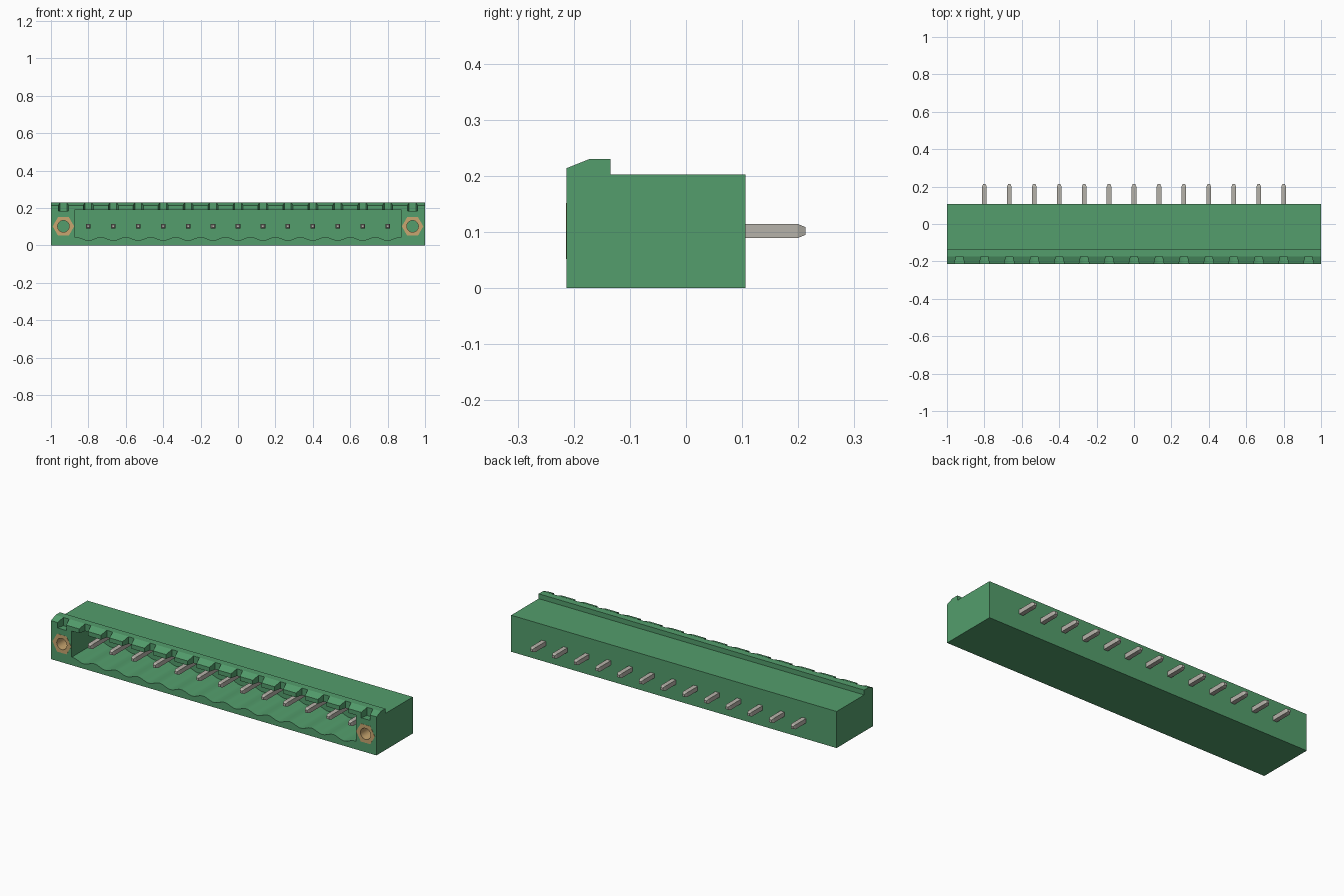
import bpy, bmesh, math

if "Cube" in bpy.data.objects:
    bpy.data.objects.remove(bpy.data.objects["Cube"])

PITCH = 2 / 15
Y_FRONT, Y_BACK, Z_AXIS = -0.213, 0.106, 0.102


def material(name, rgb):
    m = bpy.data.materials.new(name)
    m.diffuse_color = (*rgb, 1)
    m.use_nodes = True
    m.node_tree.nodes["Principled BSDF"].inputs["Base Color"].default_value = m.diffuse_color
    return m


green = material("green plastic", (0.087, 0.34, 0.15))
metal = material("tin metal", (0.47, 0.45, 0.40))
brass = material("brass", (0.58, 0.38, 0.16))


def make_object(name, bm, mat):
    bmesh.ops.recalc_face_normals(bm, faces=bm.faces)
    me = bpy.data.meshes.new(name)
    bm.to_mesh(me)
    bm.free()
    me.materials.append(mat)
    ob = bpy.data.objects.new(name, me)
    bpy.context.collection.objects.link(ob)
    return ob


def loft(bm, *rings):
    """Skin a closed solid through rings of equal point count."""
    rows = [[bm.verts.new(p) for p in ring] for ring in rings]
    n = len(rows[0])
    for a, b in zip(rows, rows[1:]):
        for i in range(n):
            j = (i + 1) % n
            bm.faces.new((a[i], a[j], b[j], b[i]))
    bm.faces.new(rows[0])
    bm.faces.new(rows[-1])


def circle(x, y, r, n):
    return [(x + r * math.cos(2 * math.pi * i / n), y,
             Z_AXIS + r * math.sin(2 * math.pi * i / n)) for i in range(n)]


def square(x, y, h):
    return [(x + sx * h, y, Z_AXIS + sz * h)
            for sx, sz in ((-1, -1), (1, -1), (1, 1), (-1, 1))]


def cut(target, bm):
    tool = make_object("cutter", bm, green)
    tool.hide_render = True
    mod = target.modifiers.new("cut", 'BOOLEAN')
    mod.operation, mod.solver, mod.object = 'DIFFERENCE', 'EXACT', tool
    bpy.context.view_layer.objects.active = target
    bpy.ops.object.modifier_apply(modifier=mod.name)
    bpy.data.objects.remove(tool)


# Housing: side profile with latch lip along the top front edge
profile = [(Y_FRONT, 0), (Y_BACK, 0), (Y_BACK, 0.203), (-0.135, 0.203),
           (-0.135, 0.23), (-0.173, 0.23), (Y_FRONT, 0.214)]
bm = bmesh.new()
loft(bm, *[[(x, y, z) for y, z in profile] for x in (-1, 1)])
housing = make_object("housing", bm, green)

# Plug cavity with a scalloped floor, one dip below each pin
steps, half = 156, 0.873
outline = []
for i in range(steps + 1):
    x = -half + 2 * half * i / steps
    outline.append((x, 0.036 - 0.009 * math.cos(2 * math.pi * x / PITCH)))
outline += [(half, 0.19), (-half, 0.19)]
bm = bmesh.new()
loft(bm, *[[(x, y, z) for x, z in outline] for y in (-0.3, 0.03)])
cut(housing, bm)

# Tapered latch notches in the lip
bm = bmesh.new()
for i in range(-7, 8):
    x = i * PITCH
    plan = [(-0.027, Y_FRONT), (-0.035, -0.25), (0.035, -0.25),
            (0.027, Y_FRONT), (0.018, -0.174), (-0.018, -0.174)]
    loft(bm, *[[(x + px, py, z) for px, py in plan] for z in (0.184, 0.26)])
cut(housing, bm)

# Hexagonal pockets for the threaded inserts
bm = bmesh.new()
for s in (-1, 1):
    loft(bm, circle(s * 7 * PITCH, -0.3, 0.0575, 6),
         circle(s * 7 * PITCH, -0.10, 0.0575, 6))
cut(housing, bm)

# Threaded inserts: hexagonal nuts with a round bore
for s, side in ((-1, "left"), (1, "right")):
    x = s * 7 * PITCH
    bm = bmesh.new()
    loft(bm, circle(x, Y_FRONT - 0.001, 0.0575, 6), circle(x, -0.10, 0.0575, 6))
    nut = make_object(side + "_insert", bm, brass)
    bm = bmesh.new()
    loft(bm, circle(x, -0.3, 0.031, 24), circle(x, 0, 0.031, 24))
    cut(nut, bm)

# Contact pins with chamfered tips, through the rear wall
for i in range(-6, 7):
    x = i * PITCH
    bm = bmesh.new()
    loft(bm, square(x, -0.165, 0.007), square(x, -0.150, 0.0125),
         square(x, 0.199, 0.0125), square(x, 0.213, 0.007))
    make_object("pin_%d" % (i + 7), bm, metal)

# Smooth the scallops and bores, keep all corners sharp
for ob in bpy.context.scene.objects:
    ob.select_set(True)
bpy.context.view_layer.objects.active = housing
bpy.ops.object.shade_smooth_by_angle(angle=math.radians(20))
